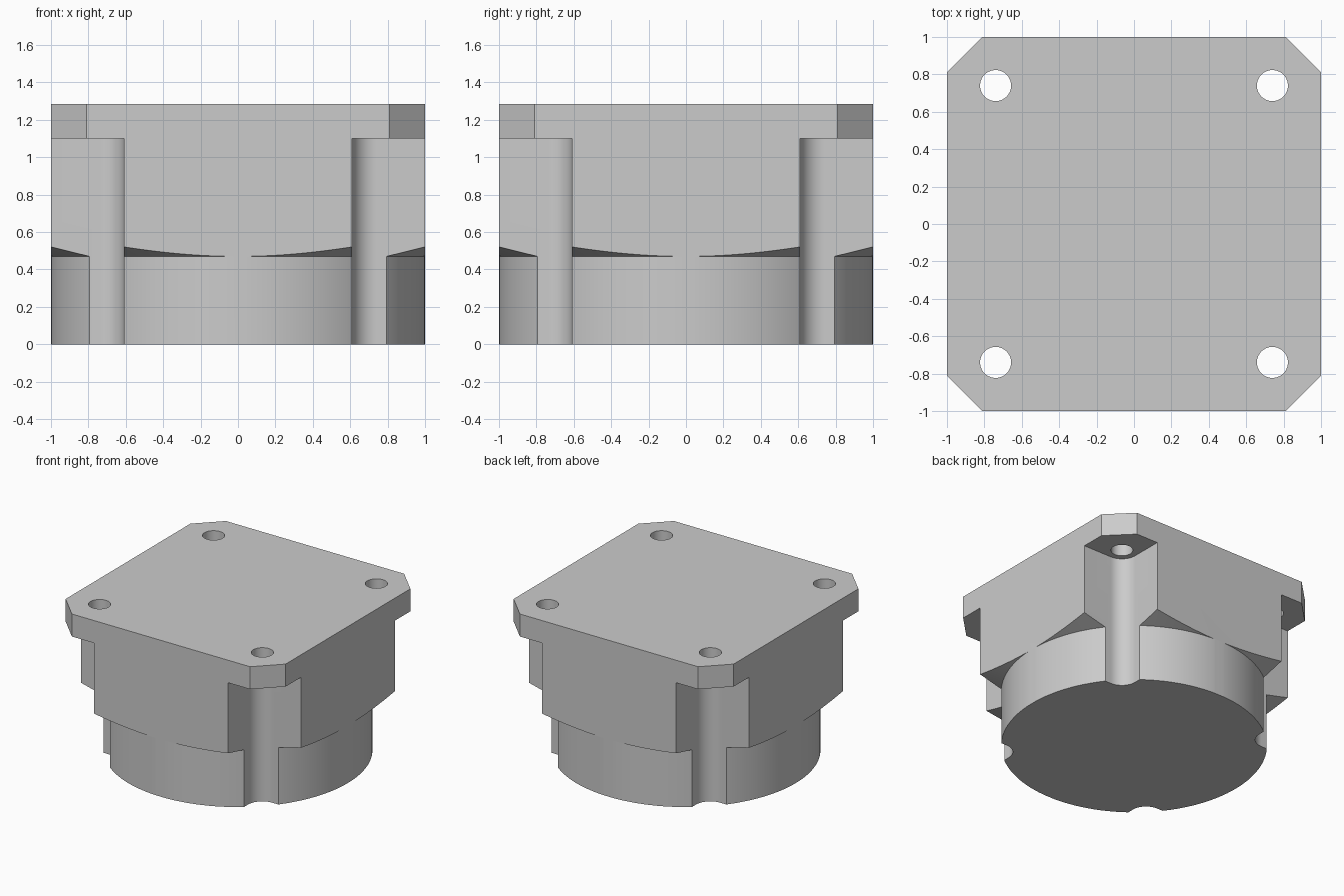
import bpy
import bmesh
from math import cos, sin, pi

cube = bpy.data.objects.get("Cube")
if cube:
    bpy.data.objects.remove(cube, do_unlink=True)

HALF, TOP, SHELF = 1.0, 1.285, 1.1
CHAMFER, POCKET, BOLT = 0.81, 0.61, 0.74
FILLET, HOLE = BOLT - POCKET, 0.083
SPIGOT, SHOULDER, SLOPE, OUTER = 1.001, 0.47, 0.297, 1.6

metal = bpy.data.materials.new("plain grey")
metal.use_nodes = True
GREY = (0.6, 0.6, 0.6, 1)
metal.diffuse_color = GREY
metal.node_tree.nodes["Principled BSDF"].inputs["Base Color"].default_value = GREY


def stack(name, rings):
    """Closed solid skinned through rings of equal point count."""
    bm = bmesh.new()
    loops = [[bm.verts.new(p) for p in ring] for ring in rings]
    n = len(loops[0])
    for low, high in zip(loops, loops[1:]):
        for i in range(n):
            j = (i + 1) % n
            bm.faces.new((low[i], low[j], high[j], high[i]))
    bm.faces.new(loops[0][::-1])
    bm.faces.new(loops[-1])
    bmesh.ops.recalc_face_normals(bm, faces=bm.faces)
    mesh = bpy.data.meshes.new(name)
    bm.to_mesh(mesh)
    bm.free()
    mesh.materials.append(metal)
    obj = bpy.data.objects.new(name, mesh)
    bpy.context.collection.objects.link(obj)
    return obj


def prism(name, outline, z0, z1):
    return stack(name, [[(x, y, z) for x, y in outline] for z in (z0, z1)])


def arc(cx, cy, r, start, sweep, n):
    return [(cx + r * cos(start + sweep * i / n), cy + r * sin(start + sweep * i / n))
            for i in range(n + 1)]


def cut(target, tool, operation):
    """Apply a boolean and discard its tool."""
    tool.hide_render = True
    mod = target.modifiers.new("cut", "BOOLEAN")
    mod.object, mod.operation, mod.solver = tool, operation, "EXACT"
    bpy.ops.object.select_all(action="DESELECT")
    bpy.context.view_layer.objects.active = target
    target.select_set(True)
    bpy.ops.object.modifier_apply(modifier=mod.name)
    bpy.data.objects.remove(tool, do_unlink=True)


# Square block with chamfered corners
corners = [(HALF, -CHAMFER), (HALF, CHAMFER), (CHAMFER, HALF), (-CHAMFER, HALF),
           (-HALF, CHAMFER), (-HALF, -CHAMFER), (-CHAMFER, -HALF), (CHAMFER, -HALF)]
housing = prism("housing", corners, 0, TOP)

# Round spigot with a shallow conical shoulder
profile = [(SPIGOT, 0), (SPIGOT, SHOULDER),
           (OUTER, SHOULDER + SLOPE * (OUTER - SPIGOT)), (OUTER, TOP + 0.2)]
# start slightly below the base so the end caps do not coincide
profile[0] = (SPIGOT, -0.2)
envelope = stack("turned_envelope", [
    [(x, y, z) for x, y in arc(0, 0, r, 0, 2 * pi, 128)[:-1]] for r, z in profile])
cut(housing, envelope, "INTERSECT")

# Filleted bolt pockets and bolt holes at the four corners
pocket = arc(BOLT, BOLT, FILLET, 1.5 * pi, -pi / 2, 16)
pocket += [(POCKET, 1.3), (1.3, 1.3), (1.3, POCKET)]
for sx in (-1, 1):
    for sy in (-1, 1):
        outline = [(sx * x, sy * y) for x, y in pocket]
        cut(housing, prism("pocket_cutter", outline, -0.3, SHELF), "DIFFERENCE")
        circle = arc(sx * BOLT, sy * BOLT, HOLE, 0, 2 * pi, 40)[:-1]
        cut(housing, prism("hole_cutter", circle, SHELF - 0.2, TOP + 0.2), "DIFFERENCE")

# Smooth the turned surfaces and keep crisp edges
bpy.ops.object.select_all(action="DESELECT")
housing.select_set(True)
bpy.context.view_layer.objects.active = housing
bpy.ops.object.shade_smooth_by_angle(angle=0.2)
